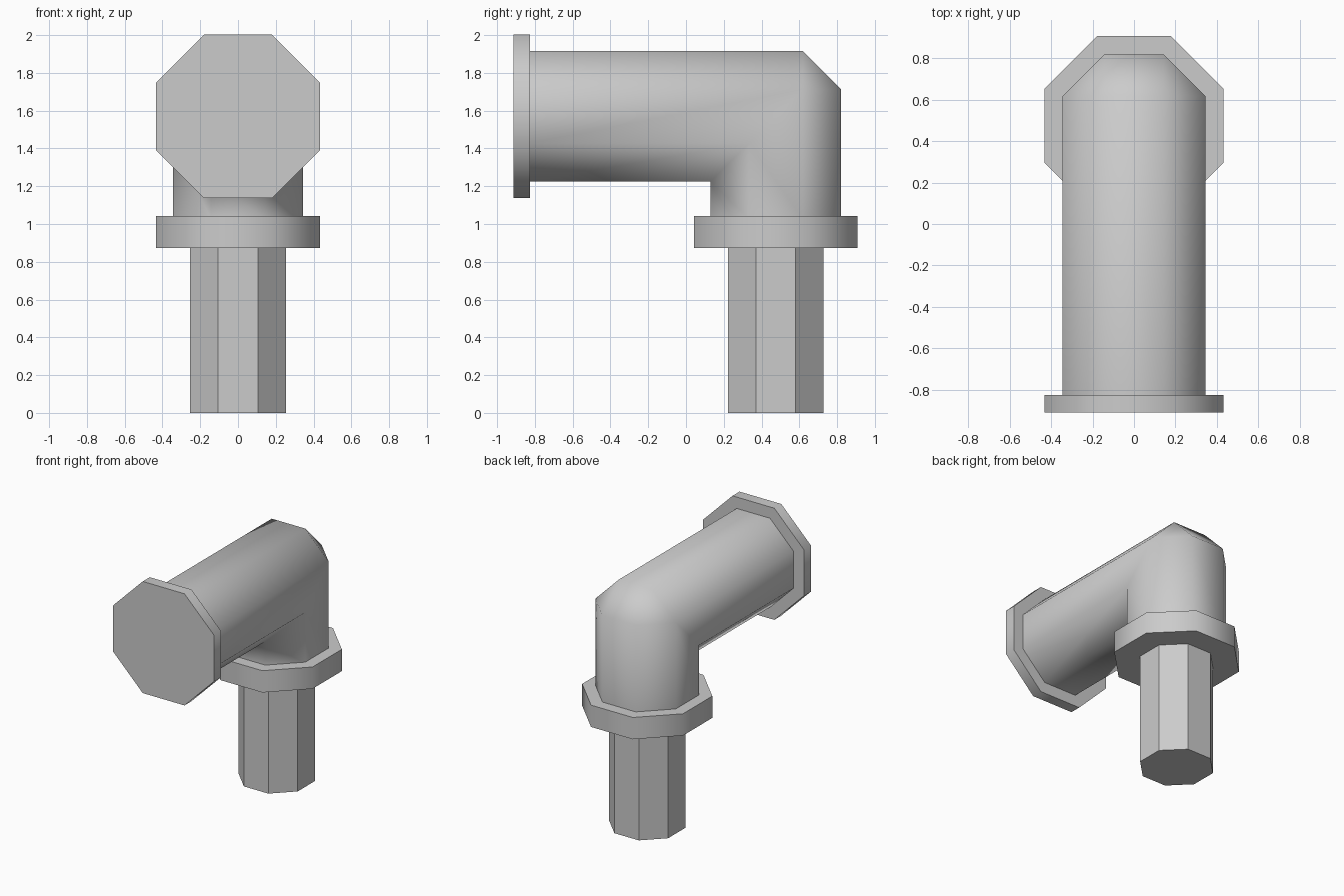
import bpy
import bmesh
from math import radians, cos, sin, pi
from mathutils import Vector

if "Cube" in bpy.data.objects:
    bpy.data.objects.remove(bpy.data.objects["Cube"])

grey = bpy.data.materials.new("plain grey")
grey.use_nodes = True
grey.diffuse_color = (0.6, 0.6, 0.6, 1)
grey.node_tree.nodes["Principled BSDF"].inputs["Base Color"].default_value = grey.diffuse_color

AXIS_Z = 1.57    # height of the horizontal pipe
AXIS_Y = 0.475   # depth of the vertical pipe
PIPE = 0.345     # half width across the flats


def octagon(apothem):
    """Corner points of an octagon with flats on the axes."""
    r = apothem / cos(pi / 8)
    return [(r * cos(pi / 8 + i * pi / 4), r * sin(pi / 8 + i * pi / 4)) for i in range(8)]


def build(name, rings, smooth):
    """Skin a list of eight-point rings and cap both ends."""
    bm = bmesh.new()
    known = {}

    def vert(p):
        key = tuple(round(c, 4) for c in p)
        if key not in known:
            known[key] = bm.verts.new(p)
        return known[key]

    loops = [[vert(p) for p in ring] for ring in rings]
    for a, b in zip(loops, loops[1:]):
        for i in range(8):
            j = (i + 1) % 8
            corners = list(dict.fromkeys((a[i], a[j], b[j], b[i])))
            if len(corners) > 2:
                bm.faces.new(corners)
    bm.faces.new(loops[0])
    bm.faces.new(loops[-1])
    bmesh.ops.recalc_face_normals(bm, faces=bm.faces[:])
    mesh = bpy.data.meshes.new(name)
    bm.to_mesh(mesh)
    bm.free()
    mesh.materials.append(grey)
    obj = bpy.data.objects.new(name, mesh)
    bpy.context.collection.objects.link(obj)
    if smooth:
        bpy.ops.object.select_all(action='DESELECT')
        obj.select_set(True)
        bpy.context.view_layer.objects.active = obj
        bpy.ops.object.shade_smooth_by_angle(angle=radians(65))
    return obj


def across(apothem, y):
    """Ring around the horizontal pipe axis."""
    return [Vector((a, y, AXIS_Z + b)) for a, b in octagon(apothem)]


def around(apothem, z):
    """Ring around the vertical pipe axis."""
    return [Vector((a, AXIS_Y + b, z)) for a, b in octagon(apothem)]


# Elbow: two pipes meeting on a mitre, with the outer corner cut off
half_flat = PIPE * (2 ** 0.5 - 1)
end_across = [Vector((a, AXIS_Y + min(b, half_flat), AXIS_Z + b)) for a, b in octagon(PIPE)]
end_down = [Vector((a, AXIS_Y + b, AXIS_Z + min(b, half_flat))) for a, b in octagon(PIPE)]
build("elbow_pipe", [across(PIPE, -0.83), end_across, end_down, around(PIPE, 1.03)], True)

# Flanges
build("front_flange", [across(0.433, -0.912), across(0.433, -0.826)], True)
build("lower_flange", [around(0.433, 0.873), around(0.433, 1.042)], True)

# Narrow stem
build("stem", [around(0.253, 0), around(0.253, 0.88)], False)
